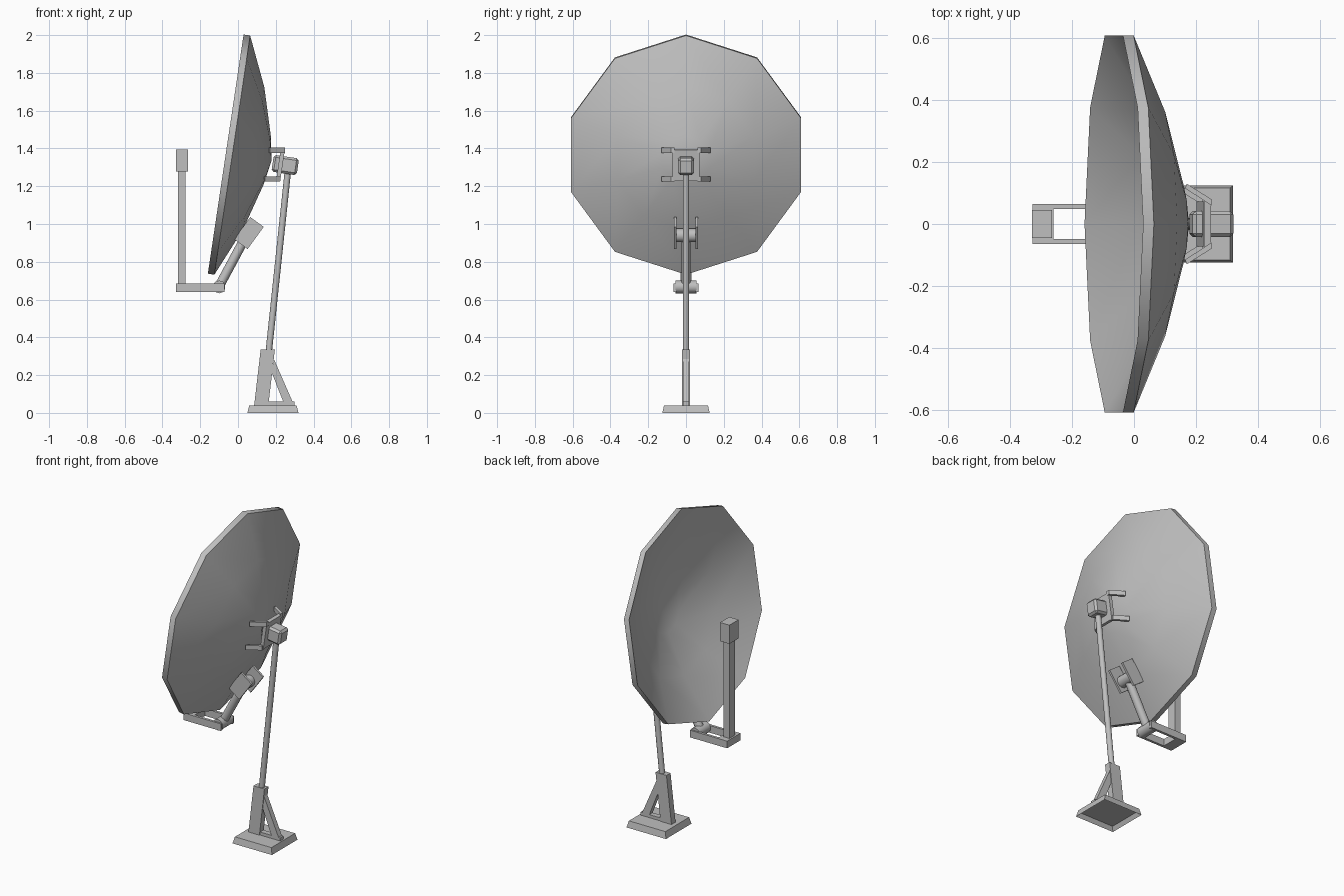
import bpy, bmesh, math
from mathutils import Vector, Matrix

if "Cube" in bpy.data.objects:
    bpy.data.objects.remove(bpy.data.objects["Cube"])

grey = bpy.data.materials.new("light grey metal")
grey.use_nodes = True
tone = (0.52, 0.52, 0.52, 1)
grey.diffuse_color = tone
grey.node_tree.nodes["Principled BSDF"].inputs["Base Color"].default_value = tone


def finish(name, bm, smooth=None, bevel=0):
    bmesh.ops.recalc_face_normals(bm, faces=bm.faces)
    mesh = bpy.data.meshes.new(name)
    bm.to_mesh(mesh)
    bm.free()
    mesh.materials.append(grey)
    ob = bpy.data.objects.new(name, mesh)
    bpy.context.collection.objects.link(ob)
    if bevel:
        mod = ob.modifiers.new("Bevel", "BEVEL")
        mod.width, mod.segments = bevel, 1
    if smooth:
        bpy.ops.object.select_all(action="DESELECT")
        ob.select_set(True)
        bpy.context.view_layer.objects.active = ob
        bpy.ops.object.shade_smooth_by_angle(angle=math.radians(smooth))
    return ob


def box(name, centre, size, pitch=0, bevel=0):
    bm = bmesh.new()
    place = Matrix.Translation(centre) @ Matrix.Rotation(math.radians(pitch), 4, "Y")
    bmesh.ops.create_cube(bm, size=1, matrix=place @ Matrix.Diagonal((*size, 1)))
    return finish(name, bm, bevel=bevel)


def rod(name, start, end, radius, sides=12):
    a, b = Vector(start), Vector(end)
    turn = (b - a).to_track_quat("Z", "Y").to_matrix().to_4x4()
    bm = bmesh.new()
    bmesh.ops.create_cone(bm, cap_ends=True, segments=sides, radius1=radius, radius2=radius,
                          depth=(b - a).length, matrix=Matrix.Translation((a + b) / 2) @ turn)
    return finish(name, bm, smooth=50)


def plate(name, outline, axis, low, high):
    """Extrude a closed outline along y (outline in x, z) or z (outline in x, y)."""
    bm = bmesh.new()
    point = (lambda p: (p[0], low, p[1])) if axis == "y" else (lambda p: (p[0], p[1], low))
    face = bm.faces.new([bm.verts.new(point(p)) for p in outline])
    out = bmesh.ops.extrude_face_region(bm, geom=[face])
    move = Vector((0, high - low, 0)) if axis == "y" else Vector((0, 0, high - low))
    bmesh.ops.translate(bm, vec=move, verts=[v for v in out["geom"] if isinstance(v, bmesh.types.BMVert)])
    return finish(name, bm)


# Dish: ten-sided shell turned about its tilted axis
TILT = 8.5
back = Matrix.Rotation(math.radians(TILT), 3, "Y")
hub = Vector((-0.065, 0, 1.37))
profile = [(0, 0.232), (0.13, 0.207), (0.38, 0.135), (0.64, 0),
           (0.64, 0.035), (0.38, 0.15), (0.13, 0.222), (0, 0.245)]
bm = bmesh.new()
rings = []
for r, depth in profile:
    count = 10 if r else 1
    rings.append([bm.verts.new(hub + back @ Vector((depth, r * math.sin(i * math.tau / 10),
                                                    r * math.cos(i * math.tau / 10))))
                  for i in range(count)])
for a, b in zip(rings, rings[1:]):
    for i in range(10):
        j = (i + 1) % 10
        corners = [a[i % len(a)], a[j % len(a)], b[j % len(b)], b[i % len(b)]]
        bm.faces.new(list(dict.fromkeys(corners)))
finish("dish", bm, smooth=40)

# Base: tapered slab with a hollow underside
bm = bmesh.new()
bmesh.ops.create_cube(bm, size=1, matrix=Matrix.Translation((0.185, 0, 0.02))
                      @ Matrix.Diagonal((0.27, 0.25, 0.04, 1)))
for v in bm.verts:
    if v.co.z > 0.02:
        v.co.x += 0.01 if v.co.x < 0.185 else -0.01
        v.co.y *= 0.93
bm.faces.ensure_lookup_table()
under = min(bm.faces, key=lambda f: f.calc_center_median().z)
bmesh.ops.inset_region(bm, faces=[under], thickness=0.02)
bmesh.ops.translate(bm, vec=(0, 0, 0.025), verts=under.verts)
finish("base", bm)

# Foot bracket: upright leg, brace and sill around a triangular opening
plate("bracket_upright", [(0.085, 0.035), (0.16, 0.035), (0.195, 0.335), (0.12, 0.335)], "y", -0.02, 0.02)
plate("bracket_brace", [(0.18, 0.21), (0.19, 0.285), (0.295, 0.045), (0.245, 0.045)], "y", -0.016, 0.016)
box("bracket_sill", (0.2, 0, 0.047), (0.2, 0.032, 0.024))

# Mast and motor head
rod("mast", (0.155, 0, 0.25), (0.265, 0, 1.29), 0.017)
box("head", (0.25, 0, 1.312), (0.135, 0.084, 0.09), TILT, bevel=0.012)

# Rear mount: plate with four splayed arms reaching the dish
box("mount_plate", (0.225, 0, 1.312), (0.022, 0.145, 0.165), TILT)
for side, label in ((1, "left"), (-1, "right")):
    for z, x, height in ((1.39, 0.25, "upper"), (1.238, 0.222, "lower")):
        outline = [(x, side * 0.06), (x, side * 0.08), (x - 0.08, side * 0.13), (x - 0.085, side * 0.115)]
        ob = plate(f"mount_arm_{height}_{label}", outline, "z", z - 0.014, z + 0.014)

# Feed arm clamp: two cheeks joined by a cross pin
for y, label in ((0.056, "left"), (-0.056, "right")):
    box(f"clamp_cheek_{label}", (0.058, y, 0.952), (0.145, 0.013, 0.088), -54)
rod("clamp_pin", (0.045, -0.055, 0.94), (0.045, 0.055, 0.94), 0.036)
rod("feed_strut", (0.045, 0, 0.94), (-0.1, 0, 0.67), 0.025)

# Feed frame: hinge pin, side rails and front bar
rod("frame_hinge", (-0.1, -0.055, 0.667), (-0.1, 0.055, 0.667), 0.034, 10)
for y, label in ((0.057, "left"), (-0.057, "right")):
    box(f"frame_rail_{label}", (-0.2, y, 0.662), (0.255, 0.016, 0.044))
box("frame_front_bar", (-0.294, 0, 0.662), (0.067, 0.128, 0.044))

# Feed post and receiver
box("feed_post", (-0.297, 0, 0.98), (0.04, 0.056, 0.62))
box("receiver", (-0.297, 0, 1.337), (0.064, 0.09, 0.116))
